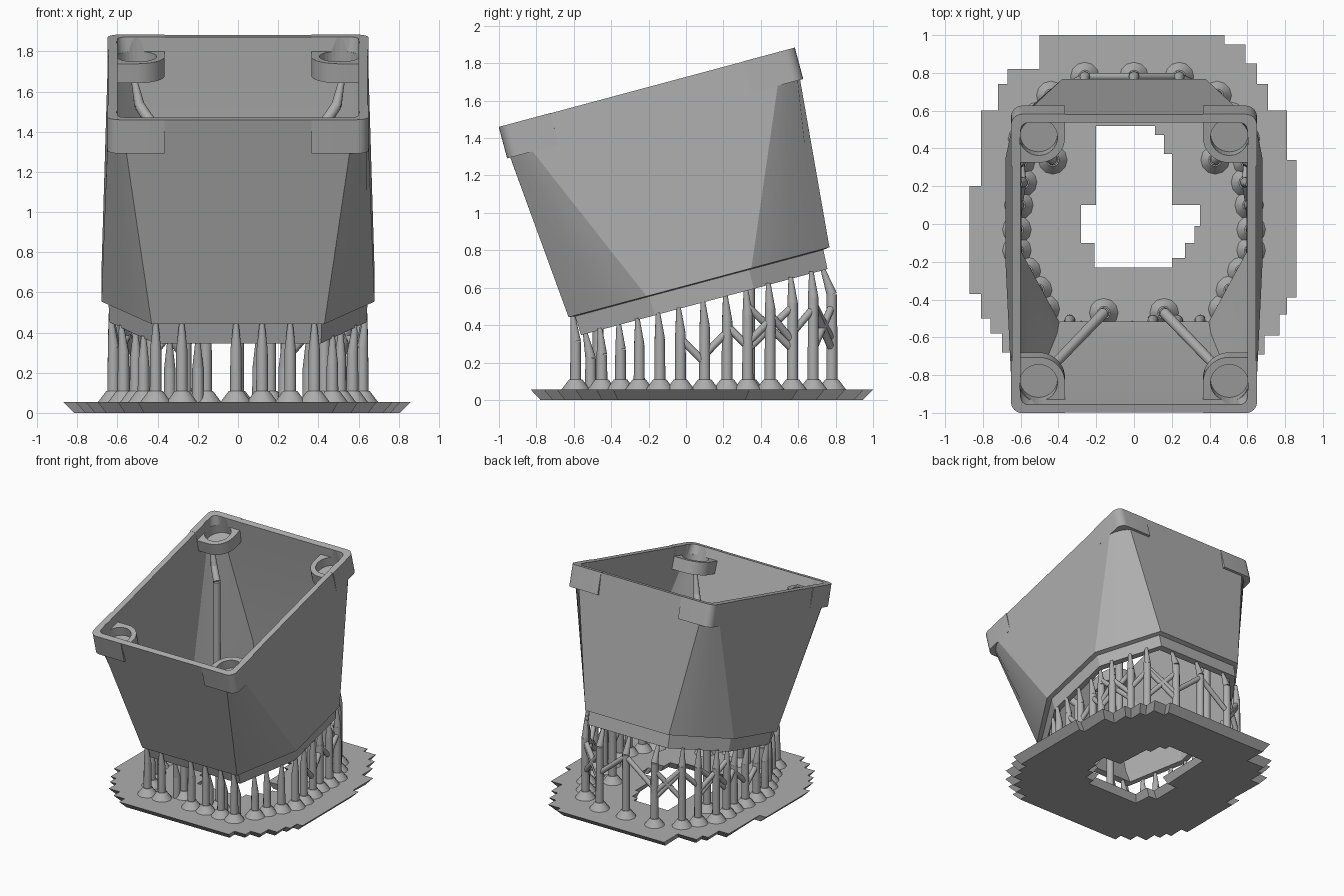
import bpy, bmesh
from math import sin, cos, pi, radians
from mathutils import Vector, Matrix

cube = bpy.data.objects.get("Cube")
if cube:
    bpy.data.objects.remove(cube)

grey = bpy.data.materials.new("plain grey")
grey.use_nodes = True
grey.diffuse_color = (0.42, 0.42, 0.42, 1)
grey.node_tree.nodes["Principled BSDF"].inputs["Base Color"].default_value = (0.42, 0.42, 0.42, 1)

TILT = Matrix.Rotation(radians(15), 4, 'X')
MID = 0.23                 # centre of the housing along its own depth
RIM, LIP = 1.668, 1.495    # heights measured along the tilted axis
HX, HY = 0.645, 0.8175     # half size of the rim


def finish(name, bm, tilt=False, angle=None):
    bmesh.ops.recalc_face_normals(bm, faces=bm.faces)
    if tilt:
        bm.transform(TILT)
    mesh = bpy.data.meshes.new(name)
    bm.to_mesh(mesh)
    bm.free()
    ob = bpy.data.objects.new(name, mesh)
    bpy.context.collection.objects.link(ob)
    mesh.materials.append(grey)
    if angle:
        select(ob)
        bpy.ops.object.shade_smooth_by_angle(angle=radians(angle))
    return ob


def select(ob):
    bpy.ops.object.select_all(action='DESELECT')
    ob.select_set(True)
    bpy.context.view_layer.objects.active = ob


def cut(ob, cutter):
    select(ob)
    mod = ob.modifiers.new("cut", 'BOOLEAN')
    mod.operation, mod.solver, mod.object = 'DIFFERENCE', 'EXACT', cutter
    bpy.ops.object.modifier_apply(modifier=mod.name)


def loft(bm, loops, closed=False):
    rings = [[bm.verts.new(p) for p in lp] for lp in loops]
    n = len(rings[0])
    pairs = list(zip(rings, rings[1:])) + ([(rings[-1], rings[0])] if closed else [])
    for a, b in pairs:
        for i in range(n):
            j = (i + 1) % n
            bm.faces.new((a[i], a[j], b[j], b[i]))
    return rings


def prism(bm, pts, z0, z1):
    lo, hi = loft(bm, [[(x, y, z) for x, y in pts] for z in (z0, z1)])
    bm.faces.new(lo)
    bm.faces.new(hi)


def arc(cx, cy, r, a0, a1, n=7):
    angles = [radians(a0 + (a1 - a0) * i / (n - 1)) for i in range(n)]
    return [(cx + r * cos(a), cy + r * sin(a)) for a in angles]


def rim_loop(inset, r):
    pts = []
    for k, (sx, sy) in enumerate(((1, 1), (-1, 1), (-1, -1), (1, -1))):
        pts += arc(sx * (HX - inset - r), MID + sy * (HY - inset - r), r, 90 * k, 90 * k + 90)
    return pts


def octagon(inset):
    side, far = 0.68 - inset, 0.722 - inset
    flank = 0.29 - 0.4 * inset
    back, front = 0.38 - 0.4 * inset, 0.43 - 0.4 * inset
    ends = [((side, flank), (back, far)), ((-back, far), (-side, flank)),
            ((-side, -flank), (-front, -far)), ((front, -far), (side, -flank))]
    pts = []
    for a, b in ends:
        for i in range(7):
            p = Vector(a).lerp(Vector(b), i / 6)
            pts.append((p.x, p.y + MID))
    return pts


def at(pts, z):
    return [(x, y, z) for x, y in pts]


# Tilted housing: open octagon base blending into a rounded rim
bm = bmesh.new()
loft(bm, [at(octagon(0.04), 0.48), at(octagon(0.035), 0.585), at(octagon(0), 0.59),
          at(rim_loop(0, 0.065), RIM), at(rim_loop(0.045, 0.04), RIM),
          at(octagon(0.055), 0.62), at(octagon(0.085), 0.48)], closed=True)
housing = finish("housing", bm, True, 25)

# Corner blocks with outside tabs and magnet pockets
bm = bmesh.new()
bx, by, px, py = 0.651, HY + 0.002, 0.505, 0.673
corner = arc(bx - 0.06, by - 0.06, 0.06, 90, 0) + [(bx, by - 0.285)] \
    + arc(px, py, 0.14, -90, -180, 10) + [(bx - 0.285, by)]
for sx in (1, -1):
    for sy in (1, -1):
        prism(bm, [(sx * x, MID + sy * y) for x, y in corner], LIP, RIM + 0.001)
blocks = finish("corner_blocks", bm, True, 25)

bm = bmesh.new()
for sx in (1, -1):
    for sy in (1, -1):
        prism(bm, arc(sx * px, MID + sy * py, 0.1, 0, 348.75, 32), 1.52, 1.8)
pockets = finish("pocket_cutter", bm, True)
bm = bmesh.new()
prism(bm, rim_loop(0.045, 0.04), 1.595, 1.8)
opening = finish("opening_cutter", bm, True)
cut(housing, pockets)
cut(blocks, opening)
cut(blocks, pockets)
for cutter in (pockets, opening):
    bpy.data.objects.remove(cutter)

# Stepped raft with a stepped hole and sloping edges
RAFT = 0.055


def steps(corners):
    # alternate across and along to turn corner points into a staircase
    pts = []
    for x, y in corners:
        if pts:
            pts.append((pts[-1][0], y))
        pts.append((x, y))
    return pts


right = steps([(0.48, 1), (0.59, 0.95), (0.65, 0.85), (0.71, 0.74), (0.81, 0.6), (0.86, 0.34),
               (0.81, -0.39), (0.77, -0.48), (0.69, -0.59), (0.6, -0.69), (0.5, -0.76)]) + [(0.5, -0.83)]
left = steps([(-0.5, 1), (-0.67, 0.82), (-0.72, 0.74), (-0.81, 0.6), (-0.87, 0.2),
              (-0.81, -0.37), (-0.76, -0.5), (-0.7, -0.58), (-0.6, -0.68), (-0.5, -0.76)]) + [(-0.5, -0.83)]
hole = steps([(0.11, 0.52), (0.16, 0.47), (0.2, 0.37), (0.35, 0.1), (0.32, -0.01),
              (0.27, -0.1), (0.2, -0.18)]) + [(0.2, -0.23), (-0.21, -0.23)]
hole += steps([(-0.21, -0.19), (-0.28, -0.1), (-0.34, 0.1)])[1:] + [(-0.2, 0.1), (-0.2, 0.52)]


def slope(pts, d):
    return [tuple(Vector(p) * (1 + d / Vector(p).length)) for p in pts]


bm = bmesh.new()
outer = right + left[::-1]
walls = [loft(bm, [at(slope(pts, d), 0), at(pts, RAFT)]) for pts, d in ((outer, -0.06), (hole, 0.04))]
for level in (0, 1):
    loops = [w[level] for w in walls]
    edges = [bm.edges.get((lp[i - 1], lp[i])) for lp in loops for i in range(len(lp))]
    bmesh.ops.triangle_fill(bm, edges=edges, use_beauty=True)
finish("raft", bm)


# Support pillars
def rod(bm, p, q, r1, r2):
    p, q = Vector(p), Vector(q)
    d = q - p
    m = Matrix.Translation((p + q) / 2) @ d.to_track_quat('Z', 'Y').to_matrix().to_4x4()
    bmesh.ops.create_cone(bm, cap_ends=True, segments=12, radius1=r1, radius2=r2,
                          depth=d.length, matrix=m)


def foot(bm, x, y):
    rod(bm, (x, y, RAFT - 0.005), (x, y, 0.11), 0.08, 0.035)


def under(y, w):
    return (w + y * sin(radians(15))) / cos(radians(15))


def pillar(bm, x, y, tip, w, big=True):
    if big:
        foot(bm, x, y)
    top = under(tip[1], w)
    knee = (x, y, top - 0.13)
    rod(bm, (x, y, RAFT - 0.005), knee, 0.03, 0.028)
    rod(bm, knee, (*tip, top + 0.01), 0.028, 0.012)


bm = bmesh.new()
for x in (-0.41, -0.28, -0.01, 0.12, 0.26, 0.38):
    pillar(bm, x, -0.59, (x, -0.605), 0.585)
for x in (-0.34, -0.2, 0.1, 0.23, 0.35):
    pillar(bm, x, -0.51, (x, -0.54), 0.48, False)
back = [(-0.26, 0.78), (0, 0.78), (0.24, 0.78)]
for x, y in back:
    pillar(bm, x, y, (x, 0.73), 0.48)
flank = [(0.44, 0.68), (0.51, 0.57), (0.59, 0.45), (0.6, 0.33), (0.59, 0.22), (0.61, 0.1),
         (0.62, -0.03), (0.62, -0.14), (0.57, -0.25), (0.51, -0.35), (0.47, -0.45)]
for s in (1, -1):
    for x, y in flank:
        grow = 1.02 if abs(y) < 0.3 else 1.0
        pillar(bm, s * x, y, (s * x * grow, y - 0.01), 0.48)
finish("pillars", bm, angle=35)

# Diagonal braces between the taller pillars
bm = bmesh.new()
tall = [(s * x, y) for s, row in ((1, flank[6::-1]), (-1, flank[:7])) for x, y in row]
chain = tall[:7] + back[::-1] + tall[7:]
for i, (a, b) in enumerate(zip(chain, chain[1:])):
    lo, hi = (a, b) if i % 2 else (b, a)
    z = under(min(a[1], b[1]), 0.48) - 0.16
    reach = min(0.2, (Vector(a) - Vector(b)).length)
    rod(bm, (*lo, z - reach), (*hi, z), 0.02, 0.02)
for a, b in ((tall[6], back[2]), (back[0], tall[7]), (tall[3], tall[5]), (tall[8], tall[10])):
    rod(bm, (*a, 0.27), (*b, 0.5), 0.02, 0.02)
    rod(bm, (*a, 0.5), (*b, 0.27), 0.02, 0.02)
finish("braces", bm, angle=35)

# Long inner struts holding up the corner blocks
bm = bmesh.new()
paths = [[(0.16, -0.47, 0.05), (0.16, -0.47, 0.8), (0.42, -0.74, 1.18), (0.46, -0.78, 1.34)],
         [(0.43, 0.34, 0.05), (0.43, 0.34, 1.44), (0.49, 0.39, 1.53), (0.52, 0.41, 1.67)]]
for s in (1, -1):
    for path in paths:
        pts = [(s * x, y, z) for x, y, z in path]
        foot(bm, *pts[0][:2])
        rod(bm, pts[0], pts[1], 0.03, 0.028)
        rod(bm, pts[1], pts[2], 0.028, 0.026)
        rod(bm, pts[2], pts[3], 0.026, 0.014)
finish("inner_struts", bm, angle=35)
